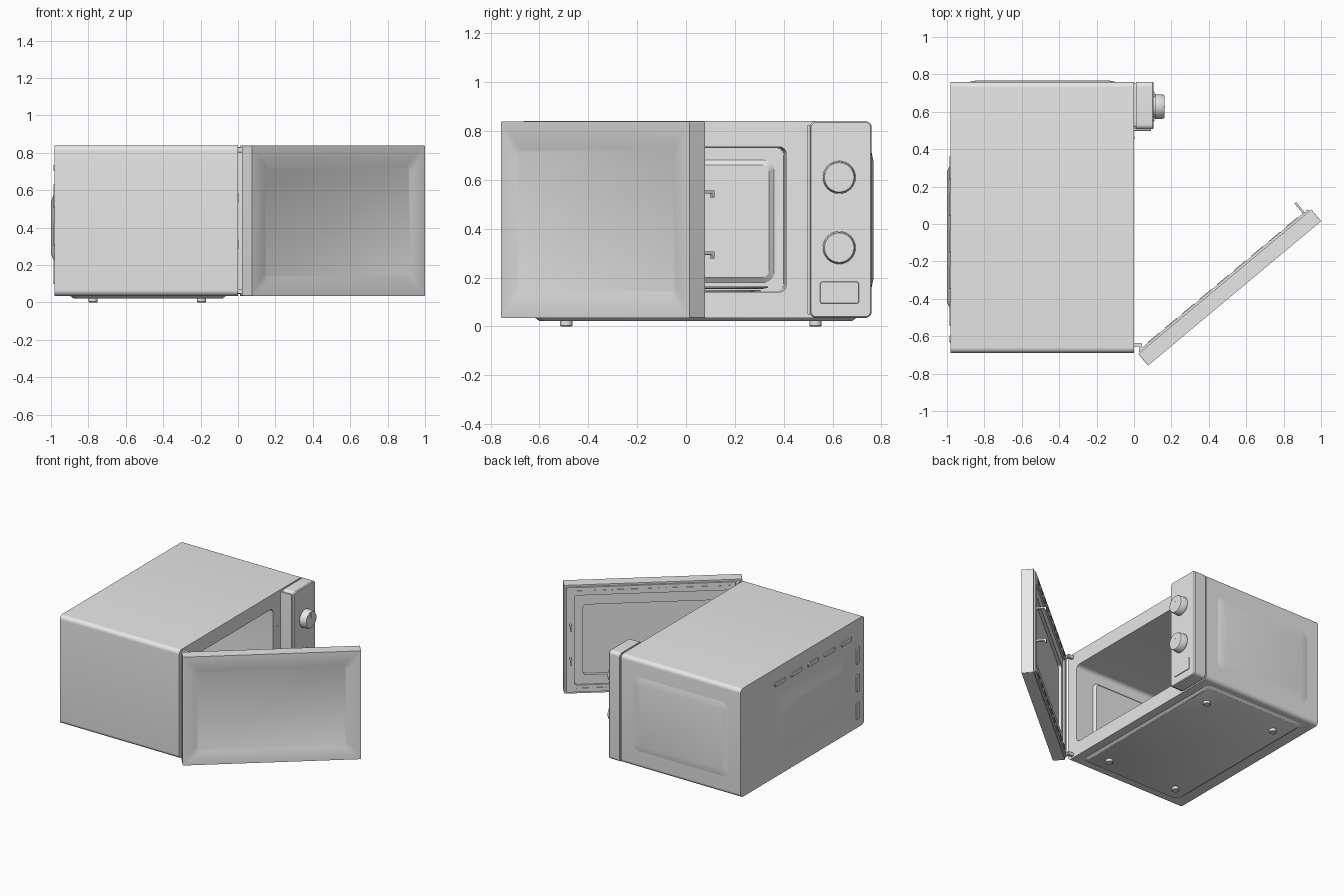
import bpy, bmesh, math
from mathutils import Vector

grey = bpy.data.materials.new("grey")
grey.diffuse_color = (0.8, 0.8, 0.8, 1)

# Frames turn (u, v, w) into world space; w is the direction of the loft
A = math.radians(39.85)
C, S = math.cos(A), math.sin(A)


def along_x(u, v, w):
    return Vector((w, u, v))


def along_y(u, v, w):
    return Vector((u, w, v))


def along_z(u, v, w):
    return Vector((u, v, w))


def on_door(u, v, w):
    return Vector((0.015 + u * C + w * S, -0.685 + u * S - w * C, v))


def outline(u0, u1, v0, v1, r, n=8):
    """Rounded rectangle as 4 * (n + 1) points."""
    pts = []
    for k, (cu, cv) in enumerate([(u1 - r, v1 - r), (u0 + r, v1 - r),
                                  (u0 + r, v0 + r), (u1 - r, v0 + r)]):
        for i in range(n + 1):
            a = math.pi / 2 * (k + i / n)
            pts.append((cu + r * math.cos(a), cv + r * math.sin(a)))
    return pts


def loft(name, frame, sections):
    """Skin through rounded rectangles (u0, u1, v0, v1, radius, w) and cap both ends."""
    bm = bmesh.new()
    rings = [[bm.verts.new(frame(u, v, s[5])) for u, v in outline(*s[:5])] for s in sections]
    for a, b in zip(rings, rings[1:]):
        for i in range(len(a)):
            j = (i + 1) % len(a)
            bm.faces.new((a[i], a[j], b[j], b[i]))
    bm.faces.new(rings[0])
    bm.faces.new(rings[-1])
    bmesh.ops.remove_doubles(bm, verts=bm.verts, dist=1e-5)
    bmesh.ops.recalc_face_normals(bm, faces=bm.faces)
    me = bpy.data.meshes.new(name)
    bm.to_mesh(me)
    bm.free()
    me.materials.append(grey)
    ob = bpy.data.objects.new(name, me)
    bpy.context.collection.objects.link(ob)
    return ob


def plate(name, frame, u, v, du, dv, w0, w1, r=0.005, inset=0.0):
    """Small block centred on (u, v), optionally tapering towards w1."""
    i = inset
    return loft(name, frame, [
        (u - du / 2, u + du / 2, v - dv / 2, v + dv / 2, r, w0),
        (u - du / 2 + i, u + du / 2 - i, v - dv / 2 + i, v + dv / 2 - i, r, w1)])


def disc(name, frame, u, v, steps):
    """Round part from (radius, w) steps."""
    return loft(name, frame, [(u - r, u + r, v - r, v + r, r * 0.9999, w) for r, w in steps])


# Cabinet: cavity back panel, cavity walls, front flange, shell, rear bulge
loft("cabinet", along_x, [
    (-0.53, 0.34, 0.20, 0.66, 0.03, -0.895),
    (-0.55, 0.36, 0.18, 0.68, 0.04, -0.91),
    (-0.59, 0.40, 0.145, 0.73, 0.03, -0.91),
    (-0.60, 0.41, 0.14, 0.735, 0.03, 0.0),
    (-0.69, 0.76, 0.035, 0.84, 0.03, 0.0),
    (-0.69, 0.76, 0.035, 0.84, 0.03, -0.98),
    (-0.46, 0.32, 0.21, 0.59, 0.03, -0.98),
    (-0.42, 0.28, 0.26, 0.54, 0.03, -1.0)])

# Pressed panels on the control side, the underside and the cavity wall
loft("side_panel", along_y, [
    (-0.88, -0.10, 0.16, 0.71, 0.05, 0.755),
    (-0.88, -0.10, 0.16, 0.71, 0.05, 0.76),
    (-0.84, -0.14, 0.20, 0.67, 0.04, 0.768)])
loft("base_panel", along_z, [
    (-0.90, -0.06, -0.62, 0.70, 0.04, 0.037),
    (-0.88, -0.08, -0.60, 0.68, 0.04, 0.022)])
loft("cavity_wall_panel", along_y, [
    (-0.78, -0.14, 0.21, 0.66, 0.04, -0.602),
    (-0.76, -0.16, 0.23, 0.64, 0.03, -0.583)])

# Feet
for x in (-0.775, -0.195):
    for y in (-0.49, 0.53):
        disc("foot", along_z, x, y, [(0.025, 0.03), (0.025, 0.004), (0.021, 0.0)])

# Rear vents
for k in range(5):
    plate("rear_vent", along_x, 0.30 - 0.195 * k, 0.72, 0.13, 0.035, -0.978, -0.986, 0.012, 0.004)
for z in (0.57, 0.365, 0.16):
    plate("rear_side_vent", along_x, -0.615, z, 0.04, 0.13, -0.978, -0.986, 0.012, 0.004)

# Latch slots on the front flange
for z in (0.56, 0.31):
    plate("latch_slot", along_x, 0.462, z, 0.013, 0.05, -0.002, 0.003, 0.002)

# Turntable with roller ring and hub
disc("turntable", along_z, -0.46, -0.095,
     [(0.40, 0.157), (0.40, 0.152), (0.43, 0.158), (0.43, 0.164), (0.40, 0.157)][1:4]
     + [(0.40, 0.158)])
disc("roller_ring", along_z, -0.46, -0.095, [(0.40, 0.143), (0.40, 0.149)])
disc("turntable_hub", along_z, -0.46, -0.095, [(0.05, 0.138), (0.05, 0.153)])

# Control panel with narrower neck and softened front edge
loft("control_panel", along_x, [
    (0.515, 0.75, 0.045, 0.83, 0.02, -0.005),
    (0.515, 0.75, 0.045, 0.83, 0.02, 0.012),
    (0.507, 0.76, 0.035, 0.84, 0.025, 0.012),
    (0.507, 0.76, 0.035, 0.84, 0.025, 0.098),
    (0.512, 0.755, 0.04, 0.835, 0.022, 0.105)])
plate("panel_lip", along_x, 0.506, 0.437, 0.016, 0.775, -0.002, 0.09, 0.002)

# Knobs with pointer strips
for z in (0.61, 0.322):
    disc("knob", along_x, 0.627, z, [(0.058, 0.10), (0.058, 0.112), (0.067, 0.112),
                                     (0.064, 0.157), (0.060, 0.163)])
    plate("knob_pointer", along_x, 0.627, z + 0.035, 0.006, 0.04, 0.162, 0.166, 0.002)

# Door release button
plate("release_button", along_x, 0.628, 0.138, 0.16, 0.09, 0.104, 0.110, 0.01, 0.002)

# Door: inner window, inner rim, edge step, outer face, outer window
loft("door", on_door, [
    (0.13, 1.075, 0.17, 0.69, 0.02, 0.035),
    (0.13, 1.075, 0.17, 0.69, 0.02, 0.012),
    (0.07, 1.135, 0.10, 0.765, 0.02, 0.012),
    (0.07, 1.135, 0.10, 0.765, 0.02, 0.0),
    (0.015, 1.19, 0.048, 0.825, 0.006, 0.0),
    (0.015, 1.19, 0.048, 0.825, 0.006, 0.012),
    (0.0, 1.205, 0.034, 0.838, 0.006, 0.012),
    (0.0, 1.205, 0.034, 0.838, 0.006, 0.094),
    (0.08, 1.123, 0.122, 0.742, 0.035, 0.094),
    (0.097, 1.105, 0.14, 0.722, 0.02, 0.087)])

# Slots along the inner rim of the door
for z in (0.795, 0.073):
    for k in range(9):
        plate("door_slot", on_door, 0.12 + 0.12 * k, z, 0.08, 0.012, 0.002, -0.004, 0.003)

# Latch hooks: arm and downturned tip
for z in (0.55, 0.30):
    plate("latch_arm", on_door, 1.162, z, 0.012, 0.014, 0.004, -0.07, 0.002)
    plate("latch_tip", on_door, 1.162, z - 0.008, 0.012, 0.03, -0.055, -0.07, 0.002)

# Hinge brackets
for z in (0.815, 0.06):
    plate("hinge_arm", along_x, -0.645, z, 0.02, 0.025, -0.005, 0.04, 0.002)
    plate("hinge_pin", along_x, -0.665, z, 0.04, 0.025, 0.028, 0.042, 0.002)

# Smooth the rounded corners, keep the edges sharp
for ob in bpy.data.objects:
    ob.select_set(True)
    bpy.context.view_layer.objects.active = ob
bpy.ops.object.shade_smooth_by_angle(angle=math.radians(30))
